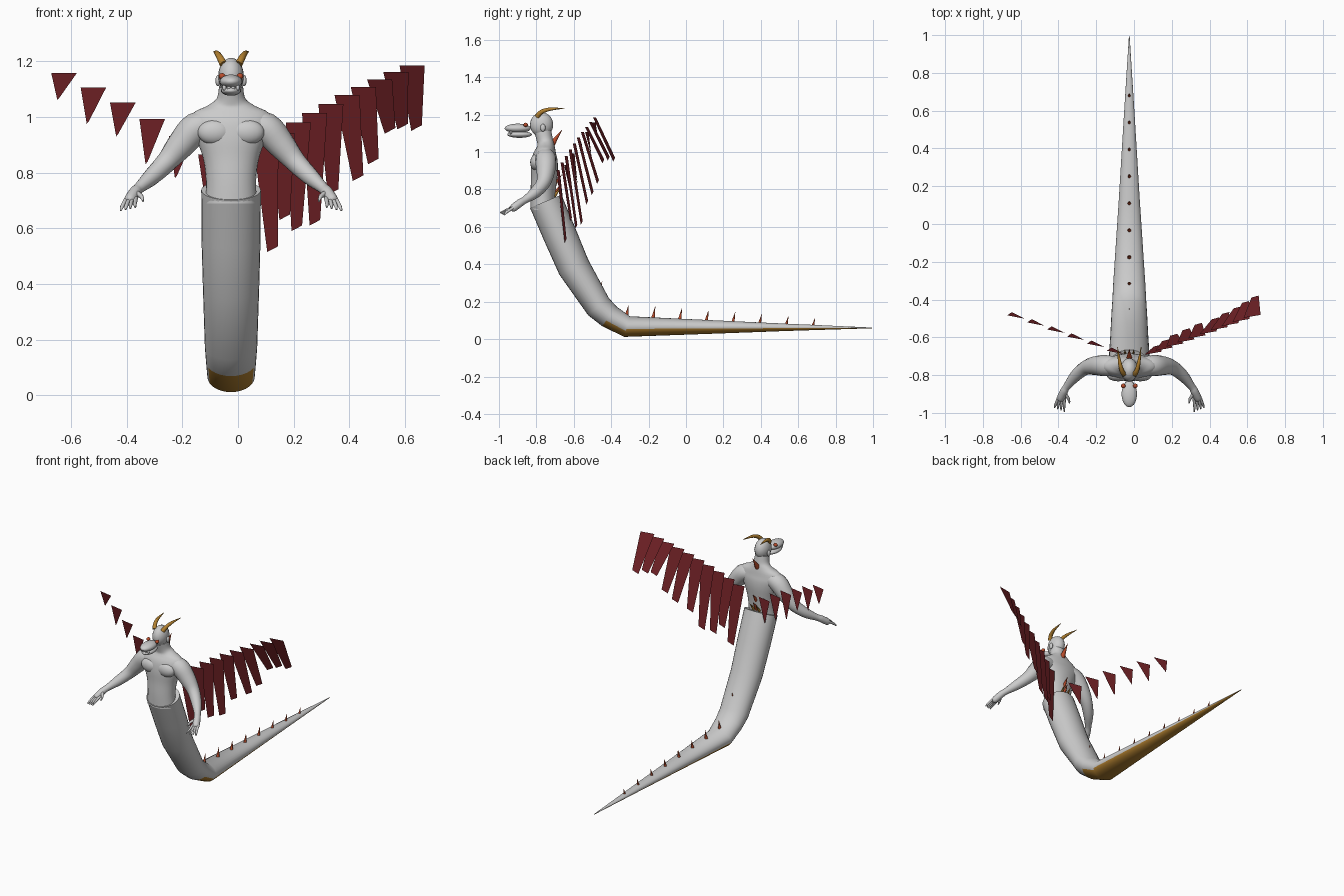
import bpy, bmesh, math
from mathutils import Vector

if "Cube" in bpy.data.objects:
    bpy.data.objects.remove(bpy.data.objects["Cube"])

CX = -0.025  # body axis


def material(name, rgb):
    m = bpy.data.materials.new(name)
    m.diffuse_color = (*rgb, 1)
    m.use_nodes = True
    m.node_tree.nodes["Principled BSDF"].inputs["Base Color"].default_value = m.diffuse_color
    return m


SKIN = material("grey skin", (0.6, 0.6, 0.6))
GOLD = material("gold", (0.45, 0.22, 0.03))
FEATHER = material("dark red", (0.17, 0.016, 0.02))
SPIKE = material("orange red", (0.5, 0.075, 0.025))


def finish(bm, name, mats, smooth=50):
    me = bpy.data.meshes.new(name)
    bm.to_mesh(me)
    bm.free()
    for m in mats:
        me.materials.append(m)
    ob = bpy.data.objects.new(name, me)
    bpy.context.collection.objects.link(ob)
    if smooth:
        bpy.ops.object.select_all(action='DESELECT')
        ob.select_set(True)
        bpy.context.view_layer.objects.active = ob
        bpy.ops.object.shade_smooth_by_angle(angle=math.radians(smooth))
    return ob


def spline(rows, steps):
    """Catmull-Rom interpolation of rows of numbers."""
    if steps < 2:
        return rows
    out = []
    for i in range(len(rows) - 1):
        a, b, c, d = (rows[max(i - 1, 0)], rows[i], rows[i + 1],
                      rows[min(i + 2, len(rows) - 1)])
        for s in range(steps):
            t = s / steps
            out.append([0.5 * (2 * q + (r - p) * t + (2 * p - 5 * q + 4 * r - w) * t * t
                               + (3 * q - p - 3 * r + w) * t ** 3)
                        for p, q, r, w in zip(a, b, c, d)])
    return out + [rows[-1]]


def loft(name, rows, mats, seg=20, steps=4, rule=None):
    """Rows are x, y, z, side radius, depth radius; x is relative to the body axis."""
    rows = spline(rows, steps)
    pts = [Vector((CX + r[0], r[1], r[2])) for r in rows]
    bm = bmesh.new()
    rings = []
    for i, r in enumerate(rows):
        t = Vector()
        if i > 0:
            t += (pts[i] - pts[i - 1]).normalized()
        if i < len(pts) - 1:
            t += (pts[i + 1] - pts[i]).normalized()
        t.normalize()
        u = Vector((1, 0, 0))
        u = (u - t * u.dot(t)).normalized()
        v = t.cross(u)
        rings.append([bm.verts.new(pts[i] + u * r[3] * math.cos(k * math.tau / seg)
                                   + v * r[4] * math.sin(k * math.tau / seg))
                      for k in range(seg)])
    for a, b in zip(rings, rings[1:]):
        for k in range(seg):
            j = (k + 1) % seg
            bm.faces.new((a[k], a[j], b[j], b[k]))
    bm.faces.new(rings[0])
    bm.faces.new(rings[-1])
    bmesh.ops.recalc_face_normals(bm, faces=bm.faces)
    if rule:
        for f in bm.faces:
            f.material_index = rule(f.calc_center_median(), f.normal)
    return finish(bm, name, mats)


def ball(name, x, y, z, radii, mat):
    bm = bmesh.new()
    bmesh.ops.create_uvsphere(bm, u_segments=20, v_segments=14, radius=1)
    bmesh.ops.scale(bm, vec=radii, verts=bm.verts)
    bmesh.ops.translate(bm, vec=(CX + x, y, z), verts=bm.verts)
    return finish(bm, name, [mat])


# Serpent tail, gold on the underside behind the bend
loft("tail", [(0, -.75, .737, .107, .091), (0, -.675, .56, .106, .09),
              (0, -.60, .385, .101, .087), (0, -.468, .174, .094, .072),
              (0, -.41, .122, .09, .065), (0, -.315, .067, .085, .057),
              (0, .12, .065, .056, .037), (0, .55, .063, .03, .019),
              (0, .995, .06, .002, .002)],
     [SKIN, GOLD], seg=28, steps=1,
     rule=lambda c, n: int(c.y > -.40 and n.z < -.45))

# Torso and neck
loft("torso", [(0, -.765, .69, .093, .066), (0, -.765, .77, .09, .067),
               (0, -.76, .85, .1, .069), (0, -.757, .92, .125, .072),
               (0, -.755, .975, .15, .066), (0, -.75, 1.015, .135, .052),
               (0, -.75, 1.04, .085, .045), (0, -.755, 1.065, .052, .043),
               (0, -.765, 1.11, .043, .045)], [SKIN], seg=28)

# Head and snout
ball("head", 0, -.772, 1.147, (.046, .062, .065), SKIN)
ball("upper_snout", 0, -.90, 1.127, (.041, .07, .025), SKIN)
ball("lower_jaw", 0, -.89, 1.094, (.036, .066, .018), SKIN)
for i in range(4):
    ball("tooth", -.024 + i * .016, -.945 + .006 * abs(i - 1.5), 1.105,
         (.007, .006, .010), SKIN)

# Mirrored features
for s in (-1, 1):
    side = "left" if s < 0 else "right"
    ball(side + "_eye", s * .032, -.857, 1.146, (.012, .012, .011), SPIKE)
    ball(side + "_ear", s * .047, -.765, 1.13, (.009, .014, .02), SKIN)
    ball(side + "_chest", s * .058, -.80, .945, (.062, .033, .045), SKIN)
    loft(side + "_horn", [(s * .028, -.795, 1.19, .014, .014), (s * .04, -.775, 1.213, .012, .012),
                          (s * .051, -.73, 1.229, .009, .009),
                          (s * .063, -.65, 1.234, .001, .001)], [GOLD], seg=12)
    arm = [(.06, -.75, .975, .045), (.125, -.75, .96, .056), (.18, -.75, .9, .05),
           (.232, -.762, .838, .038), (.285, -.805, .785, .031),
           (.33, -.86, .745, .02), (.345, -.885, .73, .021), (.365, -.925, .70, .02),
           (.37, -.935, .694, .008)]
    loft(side + "_arm", [(s * x, y, z, r, r) for x, y, z, r in arm], [SKIN], seg=16)
    # Four fingers and a thumb
    for k in range(4):
        dx = (k - 1.5) * .011
        loft(side + "_finger", [(s * (.358 + dx), -.915, .709, .008, .008),
                                (s * (.368 + 1.4 * dx), -.96, .69 - .004 * k, .007, .007),
                                (s * (.37 + 1.6 * dx), -.995 + .008 * k, .675 - .004 * k, .003, .003)],
             [SKIN], seg=8, steps=2)
    loft(side + "_thumb", [(s * .345, -.89, .73, .01, .01), (s * .322, -.925, .715, .008, .008),
                           (s * .316, -.95, .697, .003, .003)], [SKIN], seg=8, steps=2)


def spike(name, base, tip, r):
    (y0, z0), (y1, z1) = base, tip
    loft(name, [(0, y0, z0, r, r), (0, y1, z1, .0006, .0006)], [SPIKE], seg=10, steps=1)


# Spikes along the tail, shrinking towards the tip
for k in range(8):
    y = -.32 + k * .1425
    top = .122 - (y + .315) * .044
    spike("tail_spike", (y, top - .01), (y + .013, top + .062 - k * .0038), .012 - k * .0006)
spike("bend_spike", (-.465, .245), (-.448, .31), .009)

# Spikes up the back
spike("neck_spike", (-.715, 1.045), (-.662, 1.12), .017)
for z in (.77, .82):
    spike("back_spike", (-.71, z), (-.664, z + .06), .015)
for s in (-1, 1):
    loft("waist_spur", [(s * .02, -.705, .765, .01, .01), (s * .024, -.665, .815, .001, .001)],
         [GOLD], seg=8, steps=1)


def feathers(name, quads):
    bm = bmesh.new()
    for q in quads:
        bm.faces.new([bm.verts.new(p) for p in q])
    finish(bm, name, [FEATHER], smooth=0)


# Full wing: overlapping long feathers swept back towards the tips
lows = (.515, .63, .59, .61, .72, .77, .83, .94, .955, .95)
tips = (.113, .157, .2, .265, .33, .42, .475, .535, .58, .63)
quads = []
for i, (low, tx) in enumerate(zip(lows, tips)):
    j = i * 10 / 9
    x, z, y = .055 + .0525 * j, .905 + .035 * j - .0007 * j * j, -.68 + .0195 * j
    yb = -.645 + .026 * j
    quads.append([(x, y - .012, z), (x + .09, y + .004, z),
                  (tx + .03, yb + .006, low + .02), (tx - .008, yb - .004, low)])
feathers("right_wing", quads)

# Sparse wing: short pointed feathers
quads = []
for i, low in enumerate((.72, .78, .83, .93, .975, 1.06)):
    x, z, y = -.143 - .1055 * i, .865 + .0675 * i - .0018 * i * i, -.675 + .0375 * i
    quads.append([(x, y + .004, z), (x + .092, y - .014, z),
                  (x + .03, y + .018, low + .01), (x + .022, y + .02, low)])
feathers("left_wing", quads)
